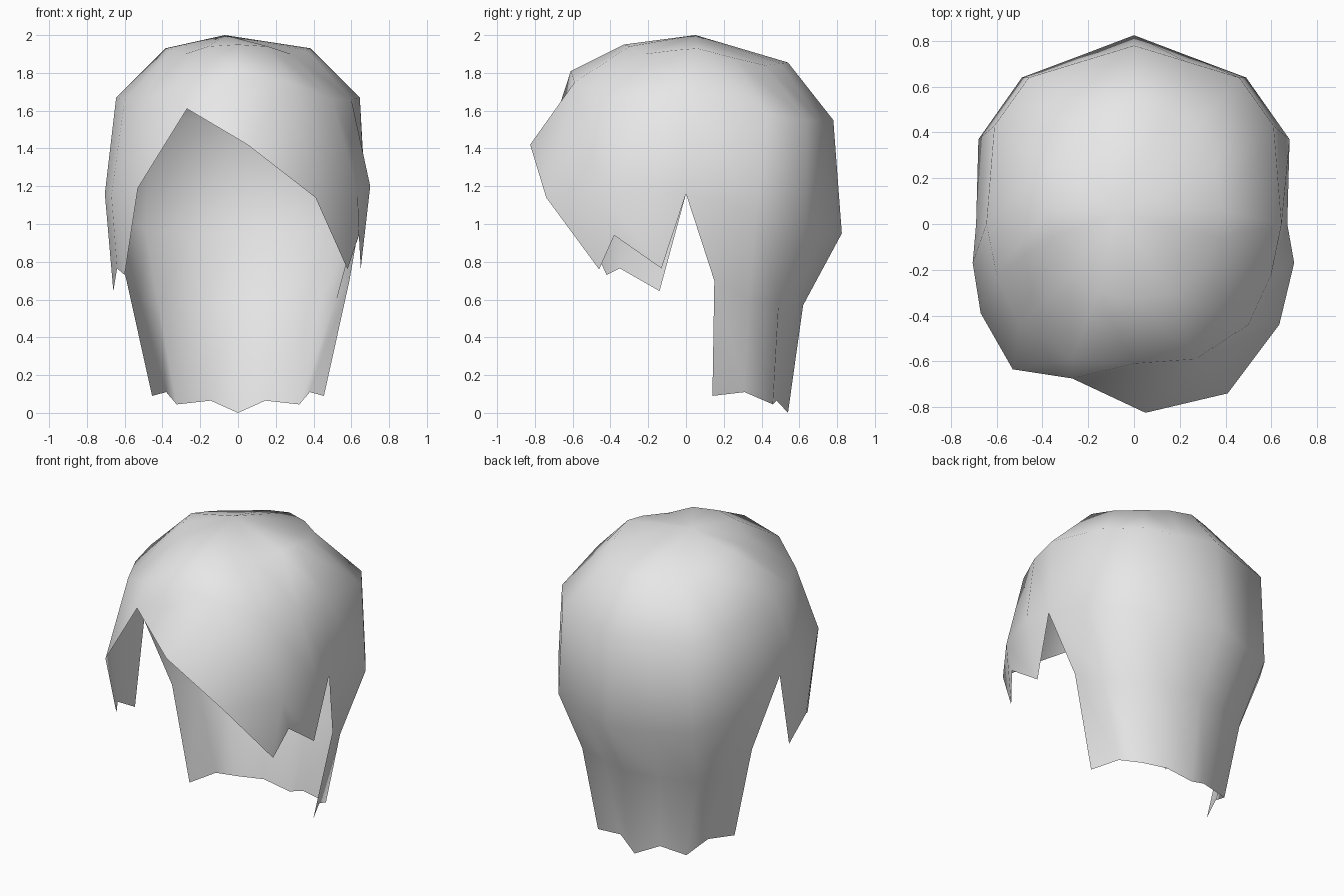
import bpy
import bmesh

cube = bpy.data.objects.get("Cube")
if cube:
    bpy.data.objects.remove(cube, do_unlink=True)

mat = bpy.data.materials.new("light grey hair")
mat.use_nodes = True
mat.diffuse_color = (0.8, 0.8, 0.8, 1)
mat.node_tree.nodes["Principled BSDF"].inputs["Base Color"].default_value = (0.8, 0.8, 0.8, 1)

# Left half of each ring, from front centre round to back centre
crown = [(0, -.33, 1.95), (.16, -.30, 1.94), (.28, -.22, 1.90), (.36, -.06, 1.92), (.385, .06, 1.93),
         (.36, .25, 1.88), (.27, .42, 1.84), (.14, .50, 1.85), (0, .54, 1.855)]
temple = [(0, -.61, 1.81), (.27, -.59, 1.75), (.50, -.44, 1.66), (.60, -.22, 1.66), (.645, 0, 1.67),
          (.61, .43, 1.58), (.46, .64, 1.55), (.23, .71, 1.55), (0, .78, 1.55)]
ear = [(.05, -.825, 1.42), (.41, -.74, 1.14), (.635, -.44, 1.15), (.70, -.17, 1.20), (.67, 0, 1.16),
       (.68, .37, 1.05), (.49, .64, .97), (.25, .73, .95), (0, .825, .95)]
# Lower rings only cover the back, from the side notch to back centre
nape = [(.59, .15, .70), (.52, .33, .60), (.42, .49, .57), (.20, .57, .57), (0, .62, .57)]
hem = [(.455, .14, .09), (.38, .31, .11), (.325, .46, .045), (.145, .48, .065), (0, .54, 0)]
# Uneven right side of the fringe
right_ear = {12: (-.69, 0, 1.16), 13: (-.705, -.17, 1.16), 14: (-.67, -.39, 1.15), 15: (-.53, -.635, 1.19)}

bm = bmesh.new()


def mirrored(half, skip_first):
    """Add the half ring, then its mirror image back to the start."""
    back = half[-2::-1]
    if skip_first:
        back = back[:-1]
    return [bm.verts.new(p) for p in half + [(-x, y, z) for x, y, z in back]]


def face(*verts):
    bm.faces.new(verts)


def strip(upper, lower, columns):
    n = len(upper)
    for i in columns:
        j = (i + 1) % n
        face(upper[i], lower[i], lower[j], upper[j])


r1, r2, r3 = (mirrored(h, True) for h in (crown, temple, ear))
for i, p in right_ear.items():
    r3[i].co = p
r4, r5 = (mirrored(h, False) for h in (nape, hem))

# Top of the head
apex = bm.verts.new((-.07, .05, 2.0))
for i in range(16):
    face(apex, r1[i], r1[(i + 1) % 16])
strip(r1, r2, range(16))
strip(r2, r3, range(1, 15))

# Swept fringe with its high parting
parting = bm.verts.new((-.27, -.675, 1.61))
face(r2[1], r3[0], r3[1])
face(r2[1], parting, r3[0])
face(r2[0], parting, r2[1])
face(r2[15], parting, r2[0])
face(r2[15], r3[15], parting)

# Back curtain of hair
strip(r3[4:13], r4, range(8))
strip(r4, r5, range(8))


# Jagged side locks in front of the notches
def side_lock(edge, mid, side, notch, tips, flip):
    a, b, c = [bm.verts.new(p) for p in tips]
    for f in ((edge, a, mid), (mid, a, b), (mid, b, c, side), (side, c, notch)):
        face(*(f[::-1] if flip else f))


side_lock(r3[1], r3[2], r3[3], r3[4],
          [(.58, -.46, .76), (.64, -.38, .94), (.65, -.13, .765)], False)
side_lock(r3[15], r3[14], r3[13], r3[12],
          [(-.60, -.42, .73), (-.64, -.35, .765), (-.66, -.14, .645)], True)

for f in bm.faces:
    f.smooth = True
mesh = bpy.data.meshes.new("hair")
bm.to_mesh(mesh)
bm.free()
mesh.materials.append(mat)
hair = bpy.data.objects.new("hair", mesh)
bpy.context.scene.collection.objects.link(hair)
